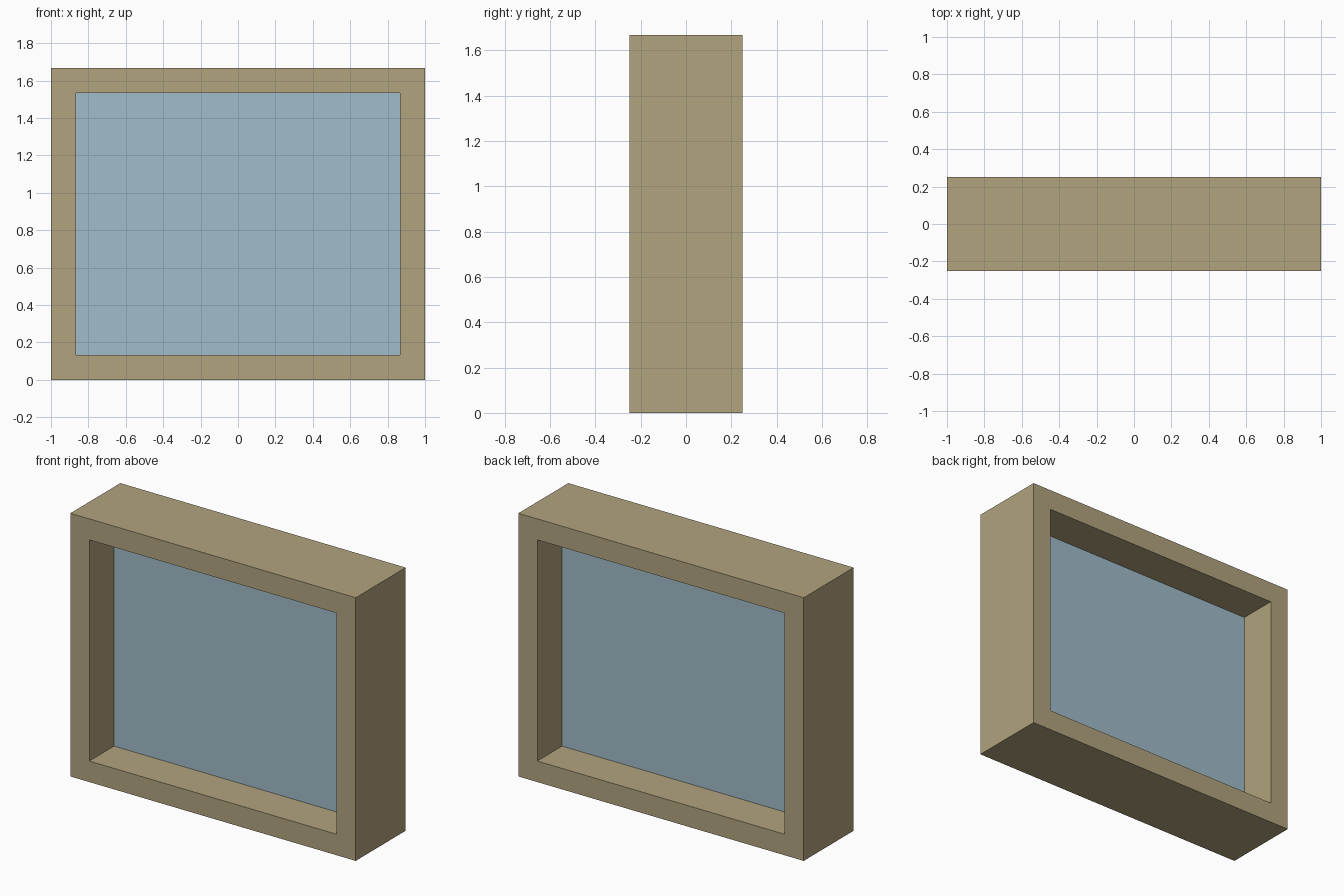
import bpy
import bmesh

if "Cube" in bpy.data.objects:
    bpy.data.objects.remove(bpy.data.objects["Cube"])

W, H, D = 2.0, 1.667, 0.5   # outer width, height, depth
B = 0.133                   # border width
GLASS = 0.004               # pane thickness


def material(name, rgb):
    m = bpy.data.materials.new(name)
    m.diffuse_color = (*rgb, 1.0)
    m.use_nodes = True
    m.node_tree.nodes["Principled BSDF"].inputs["Base Color"].default_value = m.diffuse_color
    return m


def add_object(name, bm, mat):
    bmesh.ops.recalc_face_normals(bm, faces=bm.faces)
    me = bpy.data.meshes.new(name)
    bm.to_mesh(me)
    bm.free()
    me.materials.append(mat)
    ob = bpy.data.objects.new(name, me)
    bpy.context.collection.objects.link(ob)
    return ob


def rectangle(bm, inset, y):
    x, z0, z1 = W / 2 - inset, inset, H - inset
    return [bm.verts.new((px, y, pz))
            for px, pz in ((-x, z0), (x, z0), (x, z1), (-x, z1))]


# Wooden frame: four rectangular loops bridged into a closed ring
bm = bmesh.new()
loops = [rectangle(bm, i, y) for i, y in
         ((0, -D / 2), (0, D / 2), (B, D / 2), (B, -D / 2))]
for k in range(4):
    a, b = loops[k], loops[(k + 1) % 4]
    for i in range(4):
        j = (i + 1) % 4
        bm.faces.new((a[i], a[j], b[j], b[i]))
add_object("window_frame", bm, material("tan wood", (0.445, 0.367, 0.212)))

# Thin glass pane in the middle of the frame depth
bm = bmesh.new()
front = rectangle(bm, B, -GLASS / 2)
back = rectangle(bm, B, GLASS / 2)
bm.faces.new(front)
bm.faces.new(back[::-1])
for i in range(4):
    j = (i + 1) % 4
    bm.faces.new((front[j], front[i], back[i], back[j]))
add_object("glass_pane", bm, material("pale blue glass", (0.356, 0.503, 0.584)))
